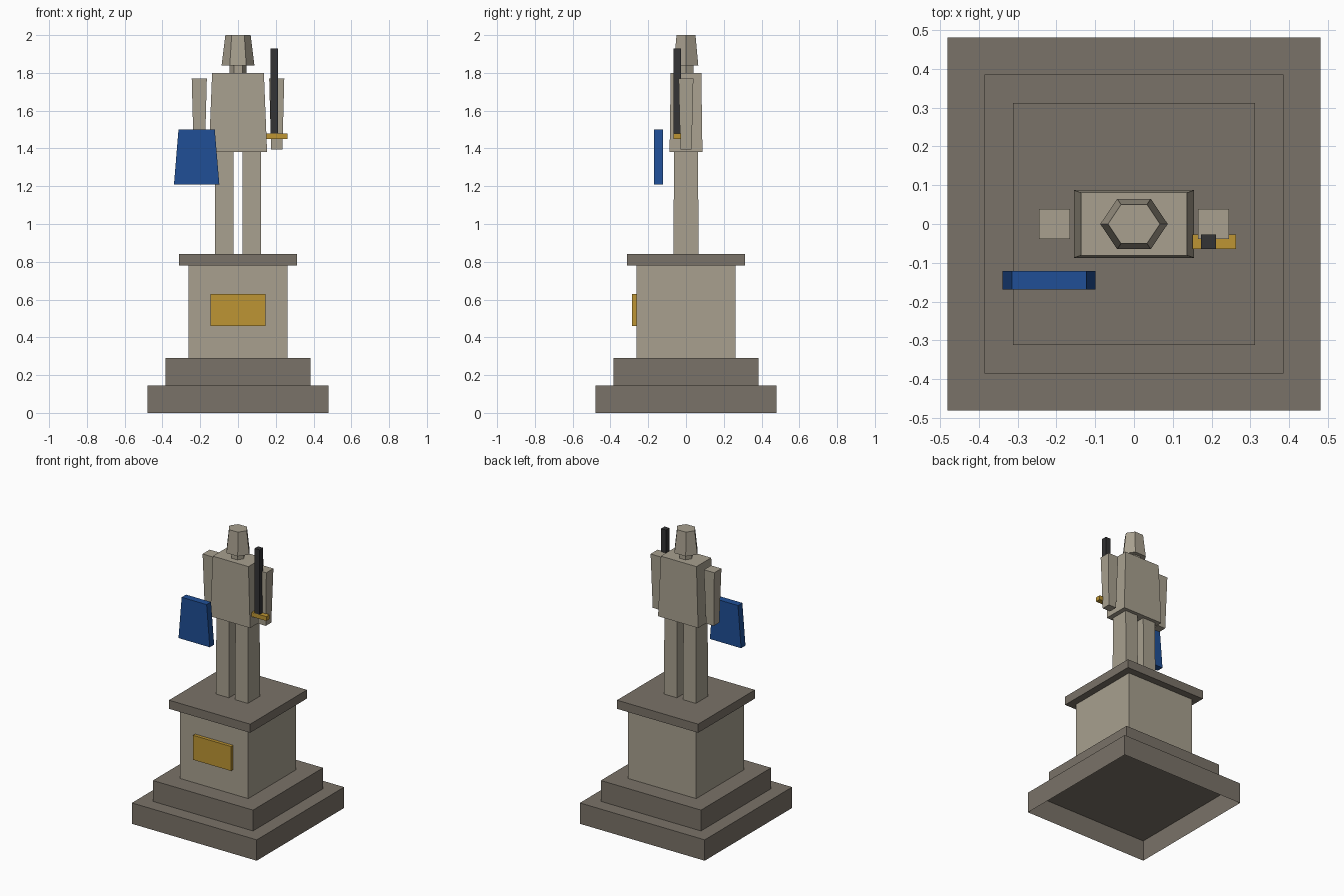
import bpy, bmesh, math

cube = bpy.data.objects.get("Cube")
if cube:
    bpy.data.objects.remove(cube, do_unlink=True)


def make_material(name, colour):
    mat = bpy.data.materials.new(name)
    mat.use_nodes = True
    rgba = (*colour, 1)
    mat.diffuse_color = rgba
    mat.node_tree.nodes["Principled BSDF"].inputs["Base Color"].default_value = rgba
    return mat


dark_stone = make_material("dark stone", (0.195, 0.17, 0.138))
pale_stone = make_material("pale stone", (0.392, 0.352, 0.275))
shield_blue = make_material("shield blue", (0.014, 0.078, 0.305))
brass = make_material("brass", (0.51, 0.3, 0.033))
black_iron = make_material("black iron", (0.033, 0.033, 0.035))


def prism(name, mat, centre, z0, z1, bottom, top=None, sides=4, open_base=False):
    """Upright tapered prism; bottom and top are half sizes in x and y."""
    bm = bmesh.new()
    rings = []
    for z, (hx, hy) in ((z0, bottom), (z1, top or bottom)):
        if sides == 4:
            outline = [(-hx, -hy), (hx, -hy), (hx, hy), (-hx, hy)]
        else:
            angles = [math.tau * i / sides for i in range(sides)]
            outline = [(hx * math.cos(a), hy * math.sin(a)) for a in angles]
        rings.append([bm.verts.new((centre[0] + x, centre[1] + y, z)) for x, y in outline])
    low, high = rings
    for i in range(sides):
        j = (i + 1) % sides
        bm.faces.new((low[i], low[j], high[j], high[i]))
    bm.faces.new(high)
    if not open_base:
        bm.faces.new(low[::-1])
    mesh = bpy.data.meshes.new(name)
    bm.to_mesh(mesh)
    bm.free()
    mesh.materials.append(mat)
    obj = bpy.data.objects.new(name, mesh)
    bpy.context.collection.objects.link(obj)
    return obj


# Stepped plinth, hollow underneath
mid = (0, 0)
prism("lower_step", dark_stone, mid, 0, 0.145, (0.48, 0.48), open_base=True)
prism("upper_step", dark_stone, mid, 0.145, 0.29, (0.385, 0.385))
prism("pedestal", pale_stone, mid, 0.29, 0.78, (0.262, 0.262))
prism("pedestal_cap", dark_stone, mid, 0.78, 0.84, (0.312, 0.312))
prism("plaque", brass, (0, -0.272), 0.46, 0.63, (0.146, 0.013))

# Legs and arms on both sides
for side, s in (("left", 1), ("right", -1)):
    prism(side + "_leg", pale_stone, (0.073 * s, 0), 0.84, 1.38, (0.05, 0.067), (0.049, 0.063))
    prism(side + "_arm", pale_stone, (0.205 * s, 0), 1.395, 1.77, (0.03, 0.03), (0.04, 0.039))

# Body and head
prism("torso", pale_stone, mid, 1.38, 1.8, (0.154, 0.087), (0.137, 0.081))
prism("neck", pale_stone, mid, 1.8, 1.84, (0.045, 0.045), sides=6)
prism("head", pale_stone, mid, 1.84, 2.0, (0.087, 0.075), (0.067, 0.058), sides=6)

# Shield and sword
prism("shield", shield_blue, (-0.219, -0.145), 1.21, 1.5, (0.12, 0.024), (0.096, 0.024))
prism("sword_guard", brass, (0.207, -0.046), 1.45, 1.48, (0.056, 0.019))
prism("sword_blade", black_iron, (0.192, -0.046), 1.48, 1.93, (0.019, 0.019))
